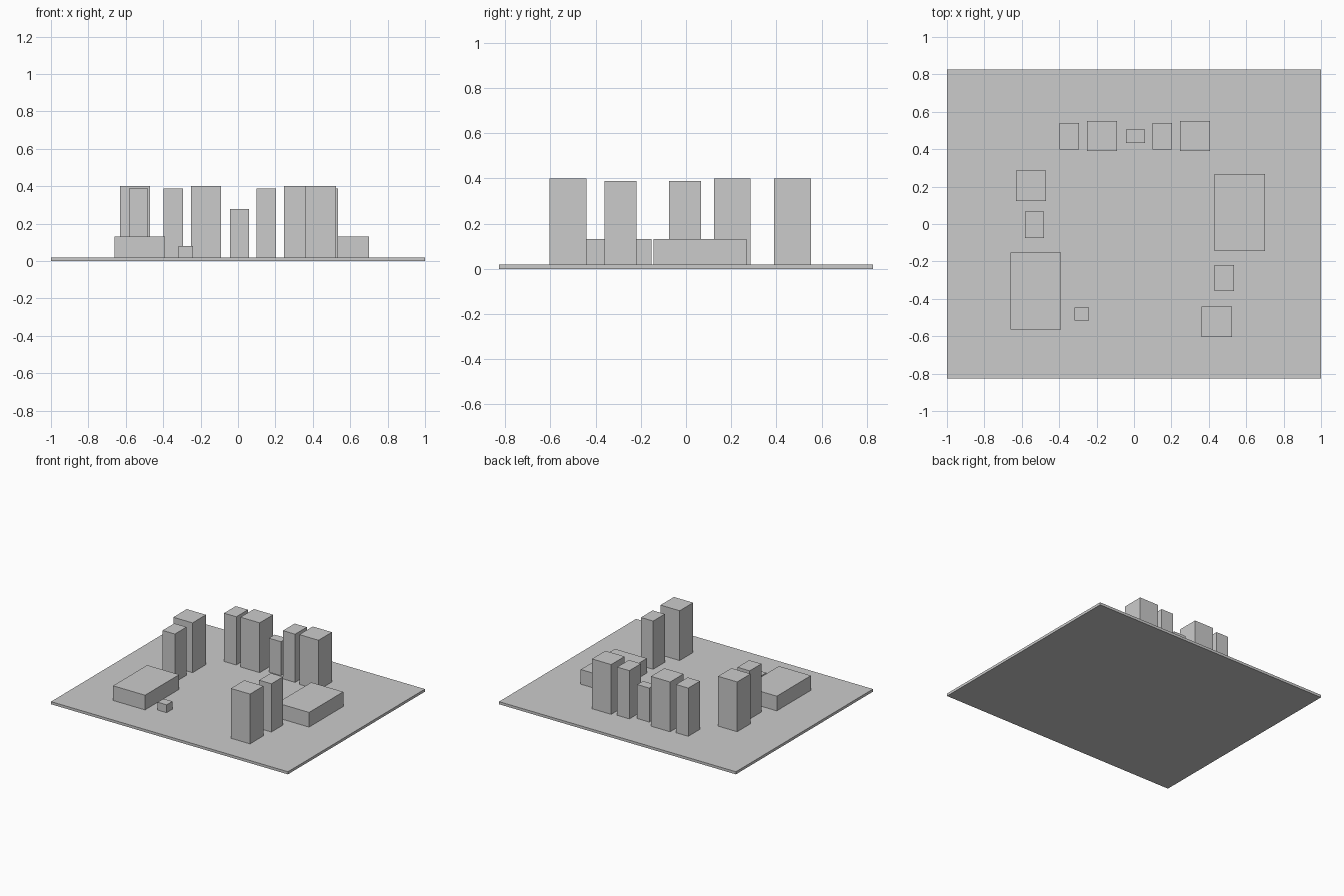
import bpy

if "Cube" in bpy.data.objects:
    bpy.data.objects.remove(bpy.data.objects["Cube"])

SLAB_TOP = 0.02


def box(name, x, y, z0, z1, w, d):
    """Box centred on x, y, from z0 up to z1."""
    bpy.ops.mesh.primitive_cube_add(size=1, location=(x, y, (z0 + z1) / 2))
    ob = bpy.context.object
    ob.name = name
    ob.scale = (w, d, z1 - z0)
    bpy.ops.object.transform_apply(location=False, rotation=False, scale=True)
    return ob


# ground slab
box("ground_slab", 0, 0, 0, SLAB_TOP, 2.0, 1.652)

# building types: width, depth, roof height, then the centres
buildings = {
    "wide_tower": (0.162, 0.162, 0.40,
                   [(-0.171, 0.471), (0.326, 0.471), (-0.551, 0.204), (0.443, -0.522)]),
    "narrow_tower": (0.103, 0.141, 0.388,
                     [(-0.346, 0.47), (0.151, 0.47), (-0.532, -0.005), (0.482, -0.289)]),
    "low_hall": (0.27, 0.412, 0.132,
                 [(-0.525, -0.358), (0.566, 0.062)]),
    "gate_tower": (0.102, 0.07, 0.279, [(0.008, 0.469)]),
    "small_hut": (0.076, 0.07, 0.08, [(-0.279, -0.481)]),
}
for name, (w, d, top, spots) in buildings.items():
    for i, (x, y) in enumerate(spots, 1):
        box(f"{name}_{i}", x, y, SLAB_TOP, top, w, d)
